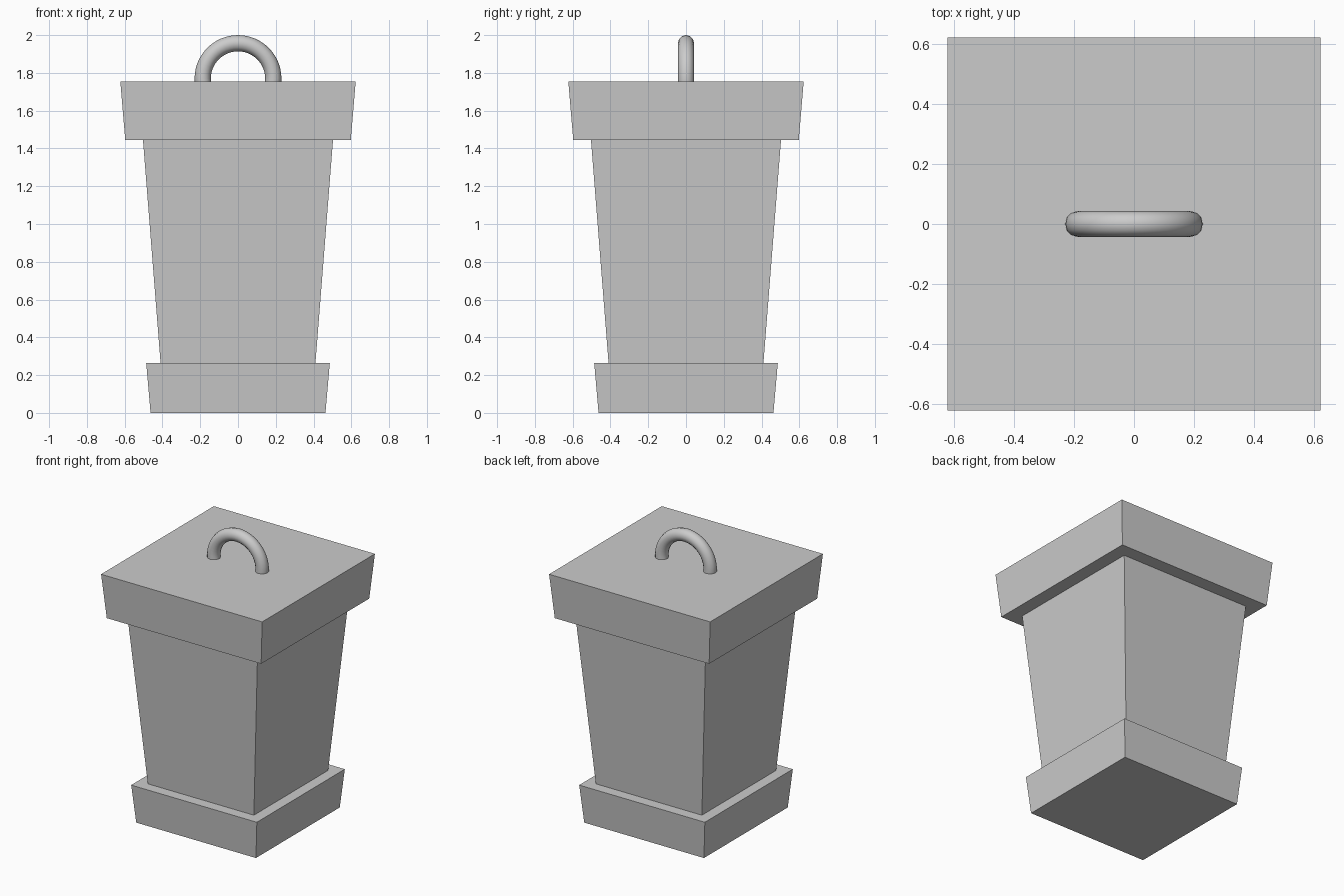
import bpy
import bmesh
from math import radians

cube = bpy.data.objects.get("Cube")
if cube:
    bpy.data.objects.remove(cube, do_unlink=True)

# Single grey material
grey = bpy.data.materials.new("plain_grey")
grey.use_nodes = True
colour = (0.6, 0.6, 0.6, 1)
grey.diffuse_color = colour
grey.node_tree.nodes["Principled BSDF"].inputs["Base Color"].default_value = colour


def tapered_box(name, z_low, z_high, half_low, half_high):
    """Square box whose bottom and top have different half widths."""
    bm = bmesh.new()
    bmesh.ops.create_cube(bm, size=2)
    for v in bm.verts:
        top = v.co.z > 0
        half = half_high if top else half_low
        v.co.x *= half
        v.co.y *= half
        v.co.z = z_high if top else z_low
    mesh = bpy.data.meshes.new(name)
    bm.to_mesh(mesh)
    bm.free()
    mesh.materials.append(grey)
    obj = bpy.data.objects.new(name, mesh)
    bpy.context.collection.objects.link(obj)
    return obj


# Plinth, bin body and overhanging lid
tapered_box("base", 0, 0.265, 0.463, 0.486)
tapered_box("body", 0.265, 1.445, 0.41, 0.503)
tapered_box("lid", 1.445, 1.755, 0.597, 0.623)

# Ring handle, its lower half sunk in the lid
bpy.ops.mesh.primitive_torus_add(
    major_radius=0.187, minor_radius=0.043, major_segments=48, minor_segments=12,
    location=(0, 0, 1.77), rotation=(radians(90), 0, 0))
handle = bpy.context.object
handle.name = "handle"
handle.data.materials.append(grey)
bpy.ops.object.shade_smooth_by_angle(angle=radians(40))
